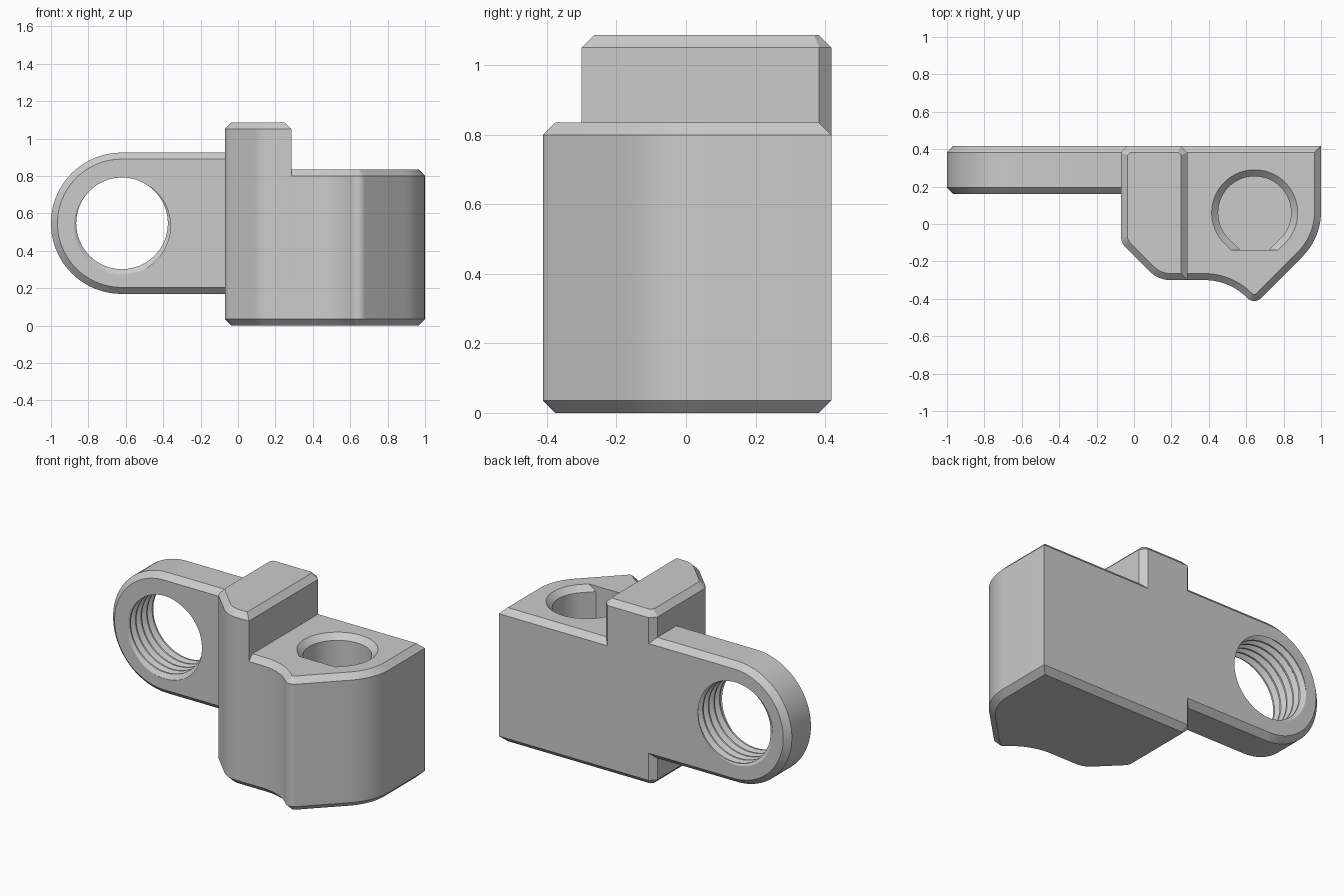
import bpy, math
from mathutils import Vector, Matrix

if "Cube" in bpy.data.objects:
    bpy.data.objects.remove(bpy.data.objects["Cube"])

C = 0.035  # chamfer size


def make(name, verts, faces):
    me = bpy.data.meshes.new(name)
    me.from_pydata([tuple(v) for v in verts], [], faces)
    me.validate()
    ob = bpy.data.objects.new(name, me)
    bpy.context.collection.objects.link(ob)
    return ob


def fillet(corners, steps=10):
    """Counter-clockwise outline from (x, y, radius) corners."""
    out, n = [], len(corners)
    for i, (x, y, r) in enumerate(corners):
        p = Vector((x, y))
        if not r:
            out.append(p)
            continue
        a = (Vector(corners[i - 1][:2]) - p).normalized()
        b = (Vector(corners[(i + 1) % n][:2]) - p).normalized()
        half = a.angle(b) / 2
        t = r / math.tan(half)
        c = p + (a + b).normalized() * r / math.sin(half)
        s, e = p + a * t - c, p + b * t - c
        out += [c + s.lerp(e, k / steps).normalized() * r for k in range(steps + 1)]
    return out


def inset(pts, d):
    out, n = [], len(pts)
    for i, p in enumerate(pts):
        a = (p - pts[i - 1]).normalized()
        b = (pts[(i + 1) % n] - p).normalized()
        na, nb = Vector((-a.y, a.x)), Vector((-b.y, b.x))
        out.append(p + (na + nb) * d / (1 + na.dot(nb)))
    return out


def loft(name, rings):
    """Closed solid through (outline, z) rings of equal length."""
    n = len(rings[0][0])
    verts = [(p[0], p[1], z) for pts, z in rings for p in pts]
    faces = [list(range(n))[::-1], [(len(rings) - 1) * n + i for i in range(n)]]
    for k in range(len(rings) - 1):
        for i in range(n):
            j = (i + 1) % n
            faces.append([k * n + i, k * n + j, (k + 1) * n + j, (k + 1) * n + i])
    return make(name, verts, faces)


def chamfered(name, pts, z0, z1, bottom=True):
    rings = [(inset(pts, C), z0), (pts, z0 + C)] if bottom else [(pts, z0)]
    return loft(name, rings + [(pts, z1 - C), (inset(pts, C), z1)])


def boolean(ob, tool, op):
    tool.hide_render = True
    m = ob.modifiers.new(op, 'BOOLEAN')
    m.operation, m.object, m.solver = op, tool, 'EXACT'
    bpy.context.view_layer.objects.active = ob
    bpy.ops.object.modifier_apply(modifier=m.name)
    bpy.data.objects.remove(tool)


# main body with the pointed front
left = [(-0.035, 0.418, 0), (-0.07, 0.383, 0), (-0.07, -0.10, 0.09), (0.13, -0.30, 0.16)]
body = chamfered("bracket_body", fillet(left + [
    (0.51, -0.30, 0.32), (0.6425, -0.4325, 0.05),
    (1.0, -0.075, 0.34), (1.0, 0.418, 0)]), 0, 0.835)

# raised rib across the body
rib = chamfered("rib", fillet(left + [
    (0.285, -0.30, 0), (0.285, 0.383, 0), (0.25, 0.418, 0)]), 0.3, 1.087, False)
boolean(body, rib, 'UNION')

# rounded side ear, laid out in x-z and turned upright
ear = chamfered("ear", fillet([(0.1, 0.925, 0), (-1.0, 0.925, 0.377),
                               (-1.0, 0.17, 0.377), (0.1, 0.17, 0)], 24), -0.418, -0.16)
ear.data.transform(Matrix.Rotation(math.pi / 2, 4, 'X'))
boolean(body, ear, 'UNION')


# blind vertical bore: circle with 45 degree tangents cut off by a flat
def bore_outline(r, cx=0.645, cy=0.06, flat=0.2, n=54):
    angles = [math.radians(-45 + 270 * i / n) for i in range(n + 1)]
    w = r * math.sqrt(2) - flat
    pts = [(cx + r * math.cos(a), cy + r * math.sin(a)) for a in angles]
    return pts + [(cx - w, cy - flat), (cx + w, cy - flat)]


bore = loft("bore_cutter", [(bore_outline(0.195), 0.2), (bore_outline(0.195), 0.8),
                            (bore_outline(0.265), 0.87)])
boolean(body, bore, 'DIFFERENCE')


# threaded hole cutter: helical rows around the ear axis
def thread_cutter(cx, cz, y0, pitch, turns, rmin, rmax, n=64):
    steps = [(0, rmin), (0.2, rmin), (0.54, rmax), (0.66, rmax)]
    m, K = len(steps), len(steps) * turns
    verts = []
    for k in range(K + 1):
        off, r = steps[k % m]
        for j in range(n):
            a = math.tau * j / n
            verts.append((cx + r * math.cos(a), y0 + pitch * (k // m + off + j / n),
                          cz + r * math.sin(a)))
    v = lambda k, j: k * n + j
    faces = []
    for k in range(K):
        for j in range(n - 1):
            faces.append((v(k, j), v(k + 1, j), v(k + 1, j + 1), v(k, j + 1)))
        if k + 1 + m <= K:
            faces.append((v(k, n - 1), v(k + 1, n - 1), v(k + 1 + m, 0), v(k + m, 0)))
    low = [v(0, j) for j in range(n)] + [v(k, 0) for k in range(m, 0, -1)]
    high = [v(K, j) for j in range(n)] + [v(k, n - 1) for k in range(K - 1, K - m - 1, -1)]
    verts += [(cx, y0 - pitch, cz), (cx, y0 + pitch * (turns + 2), cz)]
    for i in range(len(low)):
        faces.append((low[i - 1], low[i], len(verts) - 2))
    for i in range(len(high)):
        faces.append((high[i], high[i - 1], len(verts) - 1))
    ob = make("thread_cutter", verts, faces)
    bpy.context.view_layer.objects.active = ob
    bpy.ops.object.mode_set(mode='EDIT')
    bpy.ops.mesh.select_all(action='SELECT')
    bpy.ops.mesh.normals_make_consistent(inside=False)
    bpy.ops.object.mode_set(mode='OBJECT')
    return ob


boolean(body, thread_cutter(-0.62, 0.547, 0.03, 0.055, 9, 0.245, 0.273), 'DIFFERENCE')

# smooth curves, crisp chamfers
bpy.ops.object.select_all(action='DESELECT')
body.select_set(True)
bpy.context.view_layer.objects.active = body
bpy.ops.object.shade_smooth_by_angle(angle=math.radians(25))
